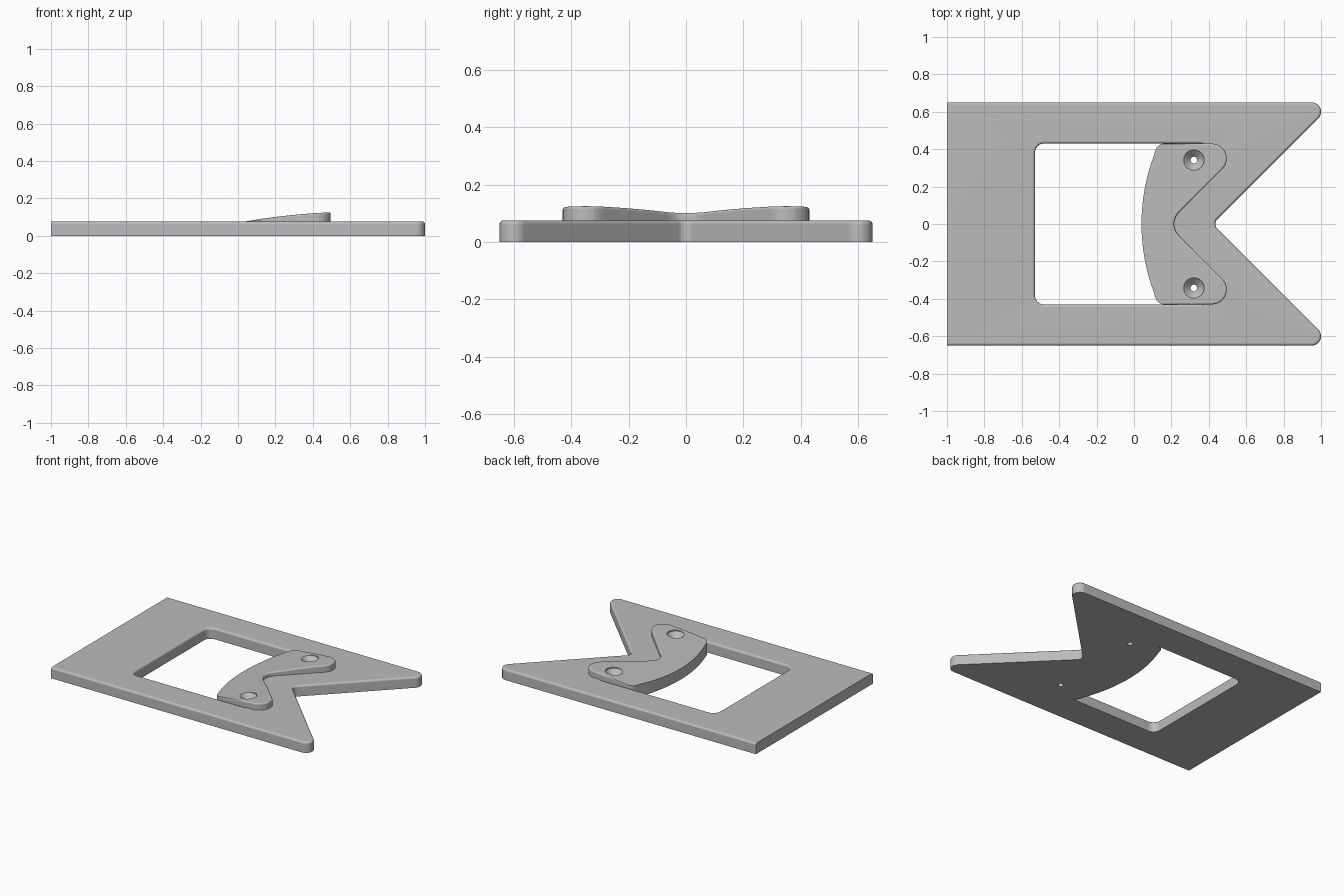
import bpy
import bmesh
import math
from mathutils import Vector

if "Cube" in bpy.data.objects:
    bpy.data.objects.remove(bpy.data.objects["Cube"], do_unlink=True)

grey = bpy.data.materials.new("plain_grey")
grey.use_nodes = True
grey.diffuse_color = (0.5, 0.5, 0.5, 1)
grey.node_tree.nodes["Principled BSDF"].inputs["Base Color"].default_value = (0.5, 0.5, 0.5, 1)

THICK = 0.076
FILLET = 0.014


def rounded(corners, steps=12):
    """Turn (x, y, radius) corners into an outline with arcs."""
    out = []
    for i, (x, y, r) in enumerate(corners):
        p = Vector((x, y))
        if r == 0:
            out.append(p)
            continue
        d1 = (Vector(corners[i - 1][:2]) - p).normalized()
        d2 = (Vector(corners[(i + 1) % len(corners)][:2]) - p).normalized()
        half = d1.angle(d2) / 2
        c = p + (d1 + d2).normalized() * r / math.sin(half)
        v1 = p + d1 * r / math.tan(half) - c
        v2 = p + d2 * r / math.tan(half) - c
        w = math.pi - 2 * half
        for k in range(steps + 1):
            f = k / steps
            out.append(c + (v1 * math.sin((1 - f) * w) + v2 * math.sin(f * w)) / math.sin(w))
    return out


def inset(loop, dist, shift):
    """Move each outline point inward; shift can limit the move."""
    out = []
    for i, p in enumerate(loop):
        a = (p - loop[i - 1]).normalized()
        b = (loop[(i + 1) % len(loop)] - p).normalized()
        n1, n2 = Vector((-a.y, a.x)), Vector((-b.y, b.x))
        out.append(p + shift(p, (n1 + n2) / (1 + n1.dot(n2)) * dist))
    return out


def solid(loops, profile, shift=lambda p, d: d):
    """Stack inset copies of the loops along (inset, z) and cap both ends."""
    bm = bmesh.new()
    caps = ([], [])
    for loop in loops:
        rings = [[bm.verts.new((q.x, q.y, z)) for q in inset(loop, d, shift)] for d, z in profile]
        n = len(loop)
        for lo, hi in zip(rings, rings[1:]):
            for i in range(n):
                j = (i + 1) % n
                bm.faces.new((lo[i], lo[j], hi[j], hi[i]))
        for cap, ring in zip(caps, (rings[0], rings[-1])):
            cap.extend(bm.edges.get((ring[i], ring[(i + 1) % n])) for i in range(n))
    for cap in caps:
        bmesh.ops.triangle_fill(bm, edges=cap, use_beauty=True)
    bmesh.ops.recalc_face_normals(bm, faces=bm.faces)
    return bm


def finish(bm, name):
    mesh = bpy.data.meshes.new(name)
    bm.to_mesh(mesh)
    bm.free()
    mesh.materials.append(grey)
    ob = bpy.data.objects.new(name, mesh)
    bpy.context.collection.objects.link(ob)
    bpy.ops.object.select_all(action="DESELECT")
    ob.select_set(True)
    bpy.context.view_layer.objects.active = ob
    return ob


def smooth(ob):
    bpy.ops.object.shade_smooth_by_angle(angle=math.radians(32))
    ob.modifiers.new("even_shading", "WEIGHTED_NORMAL").keep_sharp = True


def filleted(height, r):
    arc = [(r - r * math.cos(t), height - r + r * math.sin(t))
           for t in (k * math.pi / 8 for k in range(5))]
    return [(0, 0)] + arc


# Notched plate with a window; the left end stays square
outline = rounded([(-1, -0.65, 0), (1.071, -0.65, 0.05), (0.42, 0, 0.036),
                   (1.071, 0.65, 0.05), (-1, 0.65, 0)])
window = rounded([(-0.53, -0.43, 0.05), (0.36, -0.43, 0), (0.37, -0.43, 0),
                  (0.609, -0.43, 0.08), (0.179, 0, 0.085), (0.609, 0.43, 0.08),
                  (0.37, 0.43, 0), (0.36, 0.43, 0), (-0.53, 0.43, 0.05)])
window.reverse()


def plate_shift(p, d):
    if p.x < -0.99:
        return Vector((0, d.y))
    in_seat = 0.365 < p.x < 0.5 and abs(p.y) < 0.44 and p.x - abs(p.y) < 0.3
    in_notch = 0.2 < p.x < 0.38 and abs(p.y) < 0.42
    return d * 0 if in_seat or in_notch else d


finish(solid([outline, window], filleted(THICK, FILLET), plate_shift), "notched_plate")
smooth(bpy.context.object)

# Curved insert: bowed left edge, two rounded arms, arched top
bow = [(1.08 - math.sqrt(1.04 ** 2 - y * y), y, 0) for y in (0.36 - 0.03 * k for k in range(25))]
insert_outline = rounded([(0.609, -0.43, 0.08), (0.179, 0, 0.085), (0.609, 0.43, 0.08),
                          (0.125, 0.43, 0.05)] + bow + [(0.125, -0.43, 0.05)])


def insert_shift(p, d):
    return d if p.x > 0.2 else d * max(0, (p.x - 0.15) / 0.05)


top = 0.12
bm = solid([insert_outline], filleted(top, 0.01), insert_shift)
for k in range(1, 16):
    bmesh.ops.bisect_plane(bm, geom=bm.verts[:] + bm.edges[:] + bm.faces[:],
                           plane_co=(0.04 + 0.03 * k, 0, 0), plane_no=(1, 0, 0))
for v in bm.verts:
    if v.co.z > 0.05:
        u = v.co.x - 0.04
        v.co.z += 0.077 + 0.17 * u - 0.14 * u * u - top
insert = finish(bm, "curved_insert")

# Countersunk screw holes through both arms
for side in (-1, 1):
    ring = [Vector((0.32 + 0.055 * math.cos(t), side * 0.342 + 0.055 * math.sin(t)))
            for t in (k * math.pi / 16 for k in range(32))]
    cutter = finish(solid([ring], [(0.037, -0.02), (0.037, 0.073), (0, 0.109), (0, 0.2)]), "hole_cutter")
    cutter.hide_render = True
    cut = insert.modifiers.new("screw_hole", "BOOLEAN")
    cut.operation = "DIFFERENCE"
    cut.solver = "EXACT"
    cut.object = cutter
    cutter.select_set(False)
    insert.select_set(True)
    bpy.context.view_layer.objects.active = insert
    bpy.ops.object.modifier_apply(modifier=cut.name)
    bpy.data.objects.remove(cutter, do_unlink=True)
smooth(insert)
